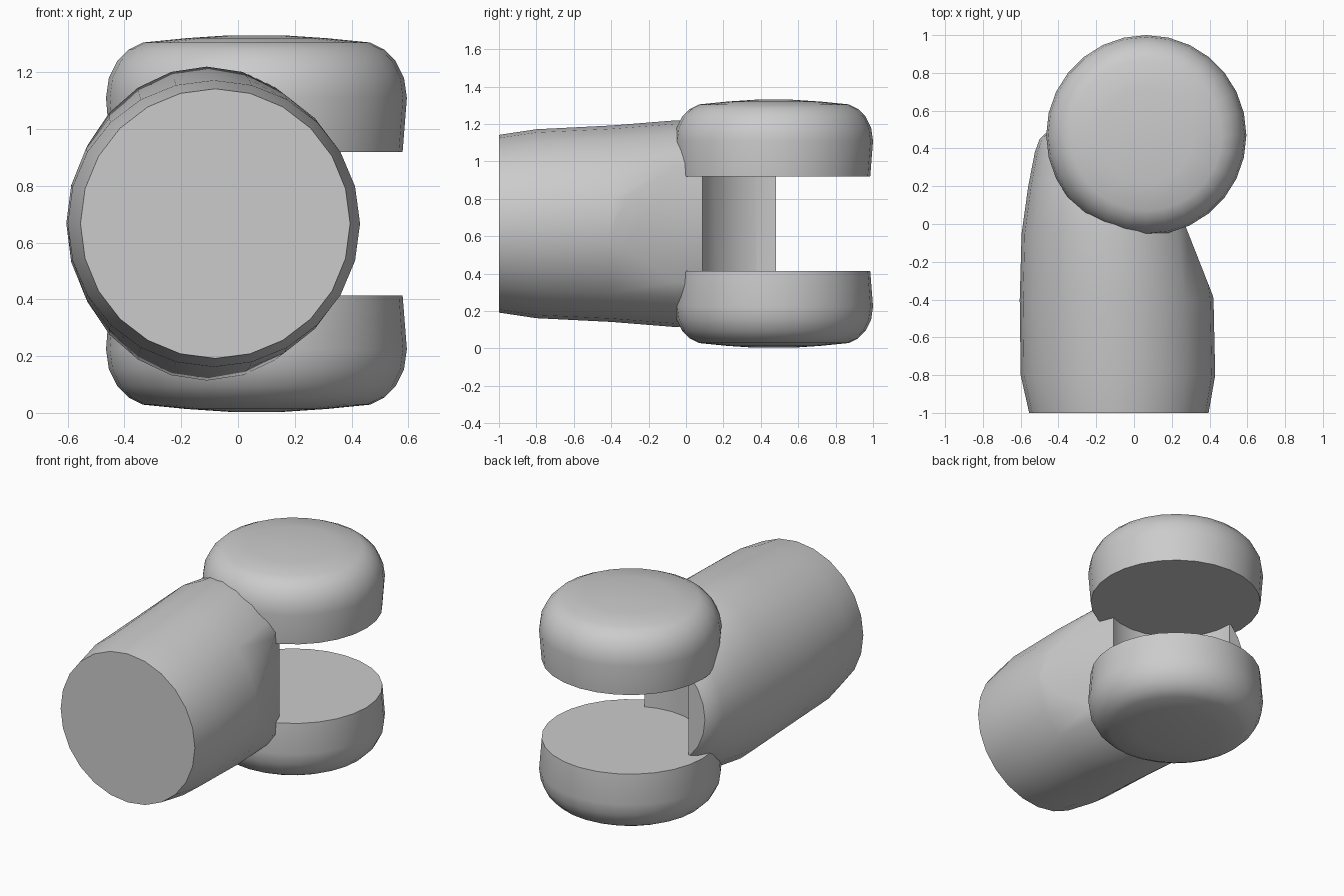
import bpy, bmesh, math
from mathutils import Vector

cube = bpy.data.objects.get("Cube")
if cube:
    bpy.data.objects.remove(cube, do_unlink=True)

grey = bpy.data.materials.new("plain grey")
grey.use_nodes = True
colour = (0.6, 0.6, 0.6, 1)
grey.diffuse_color = colour
grey.node_tree.nodes["Principled BSDF"].inputs["Base Color"].default_value = colour

JOINT = Vector((0.065, 0.47, 0))
MID = 0.667


def finish(bm, name):
    bmesh.ops.recalc_face_normals(bm, faces=bm.faces[:])
    mesh = bpy.data.meshes.new(name)
    bm.to_mesh(mesh)
    bm.free()
    obj = bpy.data.objects.new(name, mesh)
    bpy.context.collection.objects.link(obj)
    mesh.materials.append(grey)
    return obj


def smooth(obj, angle):
    bpy.ops.object.select_all(action='DESELECT')
    obj.select_set(True)
    bpy.context.view_layer.objects.active = obj
    bpy.ops.object.shade_smooth_by_angle(angle=math.radians(angle))


def loft(rings):
    """Join rings of points into a closed skin."""
    bm = bmesh.new()
    loops = [[bm.verts.new(p) for p in ring] for ring in rings]
    n = len(loops[0])
    for a, b in zip(loops, loops[1:]):
        for i in range(n):
            j = (i + 1) % n
            bm.faces.new((a[i], a[j], b[j], b[i]))
    bm.faces.new(loops[0])
    bm.faces.new(loops[-1])
    return bm


def disc_ring(r, z, n):
    return [JOINT + Vector((r * math.cos(math.tau * i / n),
                            r * math.sin(math.tau * i / n), z)) for i in range(n)]


# Joint caps: flat inside, rounded outside, mirrored about the middle
cap_profile = [(0.515, 0), (0.53, 0.19), (0.52, 0.26), (0.49, 0.32),
               (0.45, 0.36), (0.40, 0.385), (0.25, 0.4), (0.1, 0.41)]
for name, side in (("upper_cap", 1), ("lower_cap", -1)):
    rings = [disc_ring(r, MID + side * (0.253 + h), 28) for r, h in cap_profile]
    smooth(finish(loft(rings), name), 40)

# Arm: rings along y given as y, centre x, half width, half height
arm_rings = [(-1, -0.08, 0.475, 0.475), (-0.8, -0.085, 0.515, 0.505),
             (-0.4, -0.092, 0.513, 0.525), (-0.05, -0.11, 0.485, 0.553),
             (0.2, -0.11, 0.45, 0.52), (0.38, -0.11, 0.415, 0.44),
             (0.45, -0.11, 0.39, 0.4), (0.48, -0.11, 0.36, 0.36)]
SIDES = 24
bm = loft([[(cx + rx * math.cos(math.tau * i / SIDES), y,
             MID + rz * math.sin(math.tau * i / SIDES)) for i in range(SIDES)]
           for y, cx, rx, rz in arm_rings])

# Slanted flat on the inner side of the arm
cut = bmesh.ops.bisect_plane(bm, geom=bm.verts[:] + bm.edges[:] + bm.faces[:],
                             plane_co=(0.41, -0.36, MID), plane_no=(0.33, 0.13, 0),
                             clear_outer=True)
bmesh.ops.holes_fill(bm, edges=[e for e in bm.edges if e.is_boundary], sides=0)
arm = finish(bm, "arm")

# Round socket scooped from the arm between the caps
cutter = finish(loft([disc_ring(0.42, z, 28) for z in (-0.2, 1.6)]), "socket_cutter")
cutter.hide_render = True
mod = arm.modifiers.new("socket", 'BOOLEAN')
mod.operation = 'DIFFERENCE'
mod.solver = 'EXACT'
mod.object = cutter
bpy.context.view_layer.objects.active = arm
bpy.ops.object.modifier_apply(modifier=mod.name)
bpy.data.objects.remove(cutter, do_unlink=True)
smooth(arm, 40)
